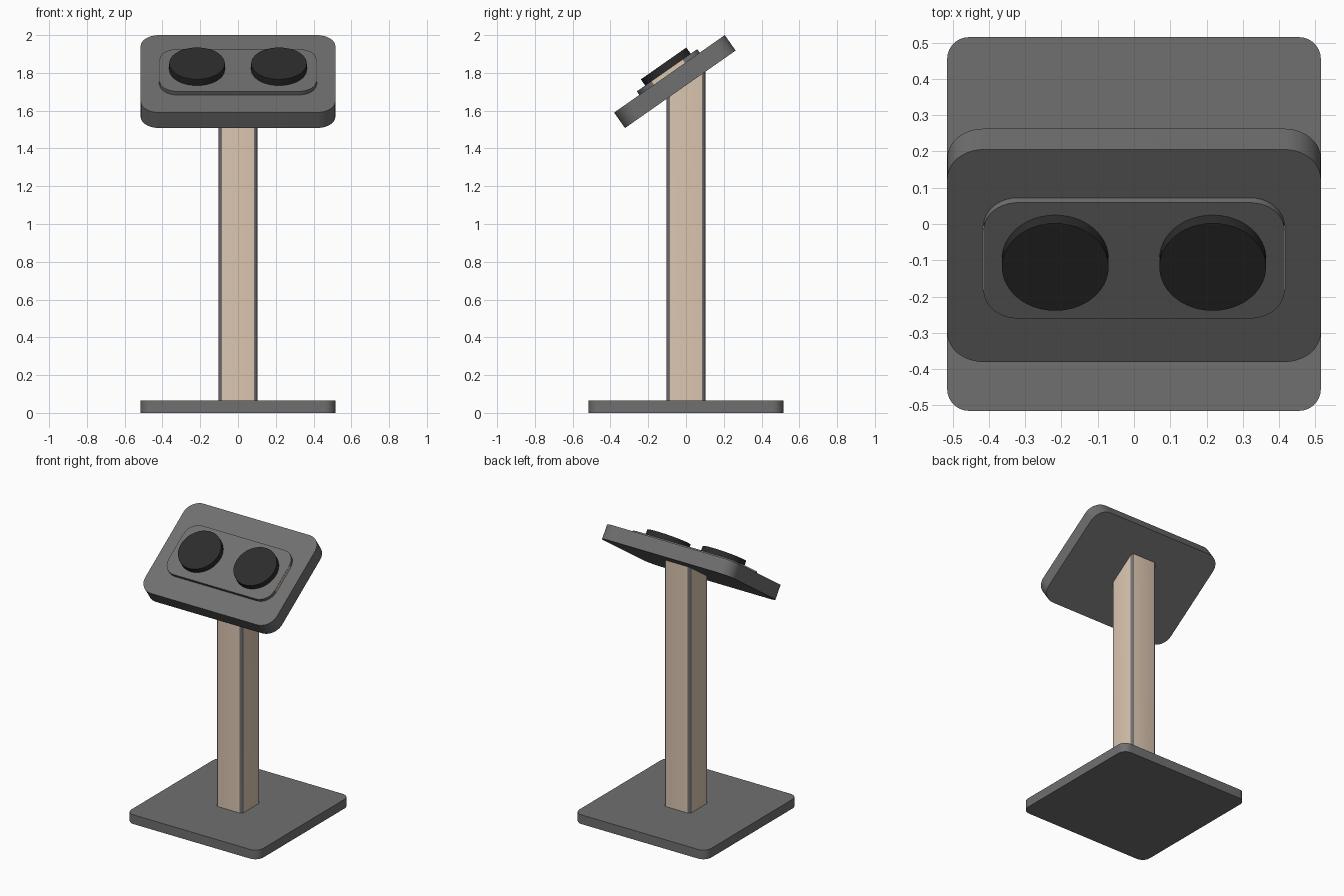
import bpy, bmesh, math
from mathutils import Matrix, Vector

if "Cube" in bpy.data.objects:
    bpy.data.objects.remove(bpy.data.objects["Cube"])

TILT = math.radians(35)
HEAD = Matrix.Translation((0, -0.0875, 1.795)) @ Matrix.Rotation(TILT, 4, 'X')


def material(name, rgb):
    m = bpy.data.materials.new(name)
    m.diffuse_color = (*rgb, 1)
    m.use_nodes = True
    m.node_tree.nodes["Principled BSDF"].inputs["Base Color"].default_value = m.diffuse_color
    return m


GREY = material("dark_grey", (0.16, 0.16, 0.16))
BLACK = material("black", (0.025, 0.025, 0.025))
TAN = material("tan", (0.72, 0.57, 0.44))


def rounded_rect(w, d, r, n):
    """Outline with rounded corners, counter-clockwise, n segments each."""
    pts = []
    for k, (sx, sy) in enumerate([(1, 1), (-1, 1), (-1, -1), (1, -1)]):
        for i in range(n + 1):
            a = math.pi / 2 * (k + i / n)
            pts.append((sx * (w / 2 - r) + r * math.cos(a),
                        sy * (d / 2 - r) + r * math.sin(a)))
    return pts


def prism(name, pts, z0, z1, mats, matrix=Matrix(), top=None, side_mat=None):
    """Extrude an outline; top(x, y) can slope the upper end."""
    bm = bmesh.new()
    low = [bm.verts.new((x, y, z0)) for x, y in pts]
    high = [bm.verts.new((x, y, top(x, y) if top else z1)) for x, y in pts]
    bm.faces.new(low[::-1])
    bm.faces.new(high)
    n = len(pts)
    for i in range(n):
        j = (i + 1) % n
        f = bm.faces.new((low[i], low[j], high[j], high[i]))
        if side_mat:
            f.material_index = side_mat(i)
    bm.transform(matrix)
    me = bpy.data.meshes.new(name)
    bm.to_mesh(me)
    bm.free()
    for m in mats:
        me.materials.append(m)
    ob = bpy.data.objects.new(name, me)
    bpy.context.collection.objects.link(ob)
    bpy.ops.object.select_all(action='DESELECT')
    bpy.context.view_layer.objects.active = ob
    ob.select_set(True)
    bpy.ops.object.shade_smooth_by_angle(angle=math.radians(30))
    return ob


# Floor base
prism("base", rounded_rect(1.03, 1.03, 0.06, 8), 0, 0.065, [GREY])

# Post: tan panels with dark rounded corners, top cut to the head's slope
SEG = 4
prism("post", rounded_rect(0.204, 0.204, 0.018, SEG), 0.06, 0, [GREY, TAN],
      top=lambda x, y: 1.725 + (y + 0.03) * math.tan(TILT),
      side_mat=lambda i: 1 if i % (SEG + 1) == SEG else 0)

# Tilted head and its raised plate with tan side edges
prism("head", rounded_rect(1.03, 0.715, 0.1, 10), -0.1, 0, [GREY], HEAD)
prism("raised_plate", rounded_rect(0.83, 0.39, 0.095, 10), -0.01, 0.023,
      [GREY, TAN], HEAD, side_mat=lambda i: 1 if i in (21, 43) else 0)

# Pair of round pads
for side, sx in (("left", -1), ("right", 1)):
    circle = [(sx * 0.217 + 0.147 * math.cos(math.tau * i / 48),
               0.006 + 0.147 * math.sin(math.tau * i / 48)) for i in range(48)]
    prism(side + "_pad", circle, 0.02, 0.063, [BLACK], HEAD)

# Thin tan trims on the plate's short sides
for side, sx in (("left", -1), ("right", 1)):
    trim = [(sx * 0.415 + dx, dy) for dx, dy in
            ((-0.002, -0.1), (0.002, -0.1), (0.002, 0.1), (-0.002, 0.1))]
    prism(side + "_trim", trim, -0.005, 0.021, [TAN], HEAD)
